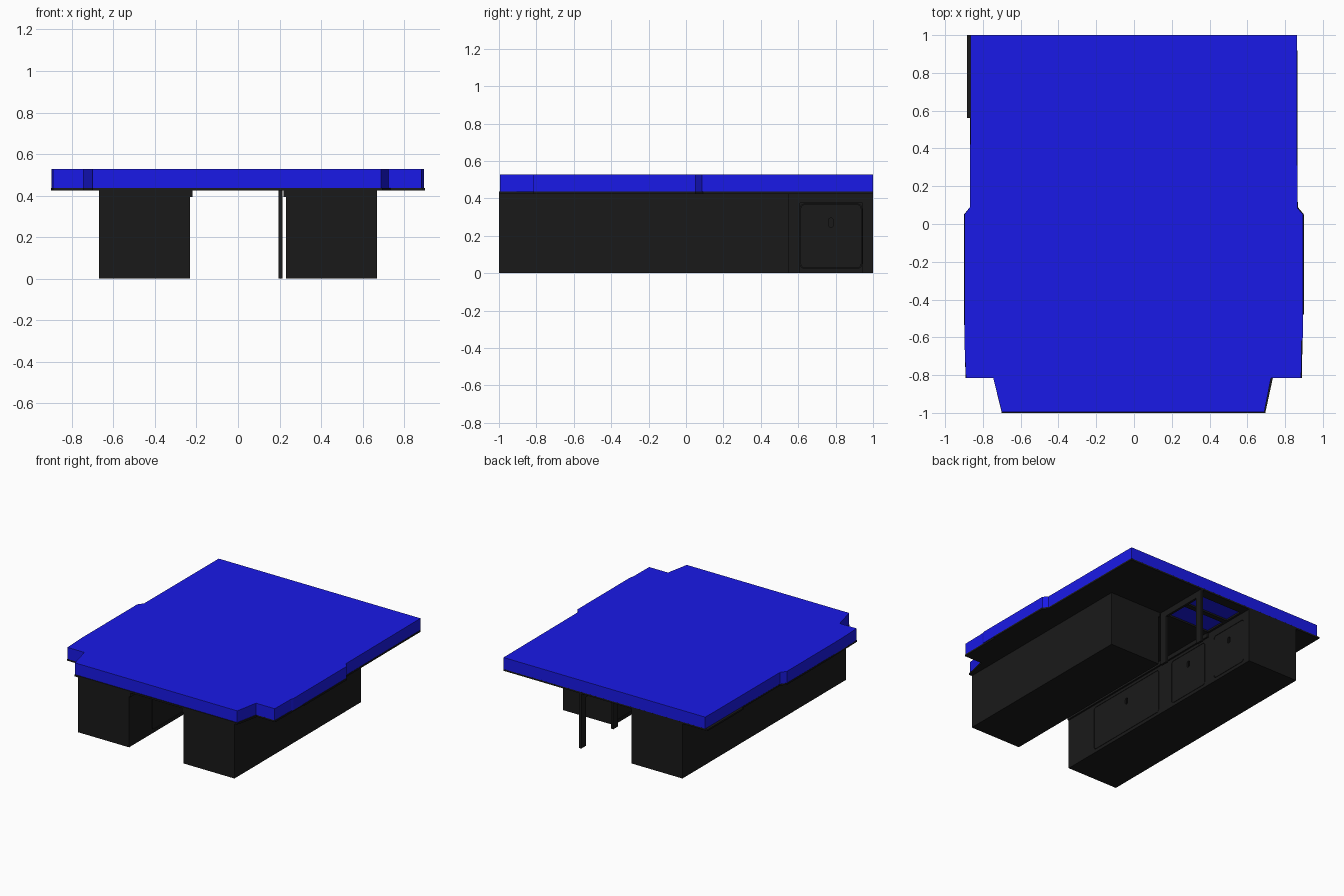
import bpy, bmesh, math
from mathutils import Vector

if "Cube" in bpy.data.objects:
    bpy.data.objects.remove(bpy.data.objects["Cube"])


def material(name, rgb):
    m = bpy.data.materials.new(name)
    m.diffuse_color = (*rgb, 1)
    m.use_nodes = True
    m.node_tree.nodes["Principled BSDF"].inputs["Base Color"].default_value = m.diffuse_color
    return m


BLUE = material("blue_fabric", (0.01, 0.01, 0.8))
BLACK = material("black_board", (0.01, 0.01, 0.01))


def prism(name, pts, offset, mat=BLACK):
    """Solid made from a flat outline swept along an offset."""
    bm = bmesh.new()
    face = bm.faces.new([bm.verts.new(p) for p in pts])
    res = bmesh.ops.extrude_face_region(bm, geom=[face])
    verts = [g for g in res["geom"] if isinstance(g, bmesh.types.BMVert)]
    bmesh.ops.translate(bm, verts=verts, vec=Vector(offset))
    bmesh.ops.recalc_face_normals(bm, faces=bm.faces)
    me = bpy.data.meshes.new(name)
    bm.to_mesh(me)
    bm.free()
    ob = bpy.data.objects.new(name, me)
    bpy.context.collection.objects.link(ob)
    me.materials.append(mat)
    return ob


def box(name, x, y, z):
    pts = [(x[0], y[0], z[0]), (x[1], y[0], z[0]), (x[1], y[1], z[0]), (x[0], y[1], z[0])]
    return prism(name, pts, (0, 0, z[1] - z[0]))


def side_slab(name, x, y, z, r):
    """Rounded rectangle in the yz plane, with thickness along x."""
    pts = []
    corners = [(y[1] - r, z[1] - r), (y[0] + r, z[1] - r), (y[0] + r, z[0] + r), (y[1] - r, z[0] + r)]
    for i, (cy, cz) in enumerate(corners):
        for k in range(6):
            a = math.pi / 2 * (i + k / 5)
            pts.append((x[0], cy + r * math.cos(a), cz + r * math.sin(a)))
    return prism(name, pts, (x[1] - x[0], 0, 0))


def cut(target, cutter):
    cutter.hide_render = True
    cutter.hide_set(True)
    cutter.display_type = 'WIRE'
    mod = target.modifiers.new("cut", 'BOOLEAN')
    mod.operation = 'DIFFERENCE'
    mod.solver = 'EXACT'
    mod.object = cutter
    # bake the cut so the cutter can be removed
    dg = bpy.context.evaluated_depsgraph_get()
    me = bpy.data.meshes.new_from_object(target.evaluated_get(dg))
    target.modifiers.clear()
    target.data = me
    bpy.data.objects.remove(cutter)


# mattress following the vehicle walls
outline = [(-.70, -.995), (.69, -.995), (.725, -.815), (.885, -.815), (.888, -.62), (.895, -.6),
           (.895, .05), (.865, .085), (.862, 1), (-.865, 1), (-.868, .09), (-.898, .05),
           (-.898, -.62), (-.89, -.815), (-.745, -.815)]
prism("mattress", [(x, y, .437) for x, y in outline], (0, 0, .09), BLUE)

# bed board, slightly wider in places, open over the rear aisle
board_outline = [(-.70, -1), (.695, -1), (.735, -.815), (.89, -.815), (.892, -.48), (.9, -.48),
                 (.9, .05), (.867, .09), (.864, 1), (-.885, 1), (-.885, .56), (-.868, .56),
                 (-.868, .09), (-.9, .05), (-.9, -.48), (-.892, -.815), (-.745, -.815)]
board = prism("bed_board", [(x, y, .424) for x, y in board_outline], (0, 0, .0128))
for y in ((.56, .73), (.77, .92)):
    cut(board, box("aisle_cutter", (-.215, .19), y, (.4, .46)))


def cabinet(name, side, y0, y1, doors):
    """Hollow storage box; side is -1 for left and 1 for right."""
    t, top = .012, .424
    xi, xo = side * .232, side * .67

    def span(a, b):
        return (min(a, b), max(a, b))

    box(name + "_floor", span(xi, xo), (y0, y1), (0, t))
    box(name + "_outer_side", span(xo, xo - side * t), (y0, y1), (t, top))
    for end, y in (("front", (y0, y0 + t)), ("back", (y1 - t, y1))):
        box(name + "_" + end, span(xi + side * t, xo - side * t), y, (t, top))
    # aisle panel with door openings, doors and oval finger holes
    xs = span(xi, xi + side * t)
    wide = (xs[0] - .02, xs[1] + .02)
    panel = box(name + "_aisle_panel", xs, (y0, y1), (t, top))
    for i, (a, b) in enumerate(doors):
        cut(panel, side_slab("door_cutter", wide, (a, b), (.025, .37), .025))
        door = side_slab(f"{name}_door_{i + 1}", xs, (a + .003, b - .003), (.028, .367), .022)
        mid = (a + b) / 2
        cut(door, side_slab("grip_cutter", wide, (mid - .014, mid + .014), (.245, .295), .0139))
    # support rail under the board edge
    box(name + "_rail", span(xi, xi - side * .013), (y0, .55), (.392, top))


cabinet("left_cabinet", -1, -1, 1, [(.61, .94), (.14, .51), (-.72, 0)])
cabinet("right_cabinet", 1, -1, .55, [(.14, .51), (-.72, 0)])

# open support frame at the rear of the aisle
for name, y in (("inner", (.55, .61)), ("rear", (.945, 1))):
    box("frame_post_" + name, (.196, .214), y, (0, .424))
box("frame_top_rail", (.196, .214), (.61, .945), (.375, .424))
